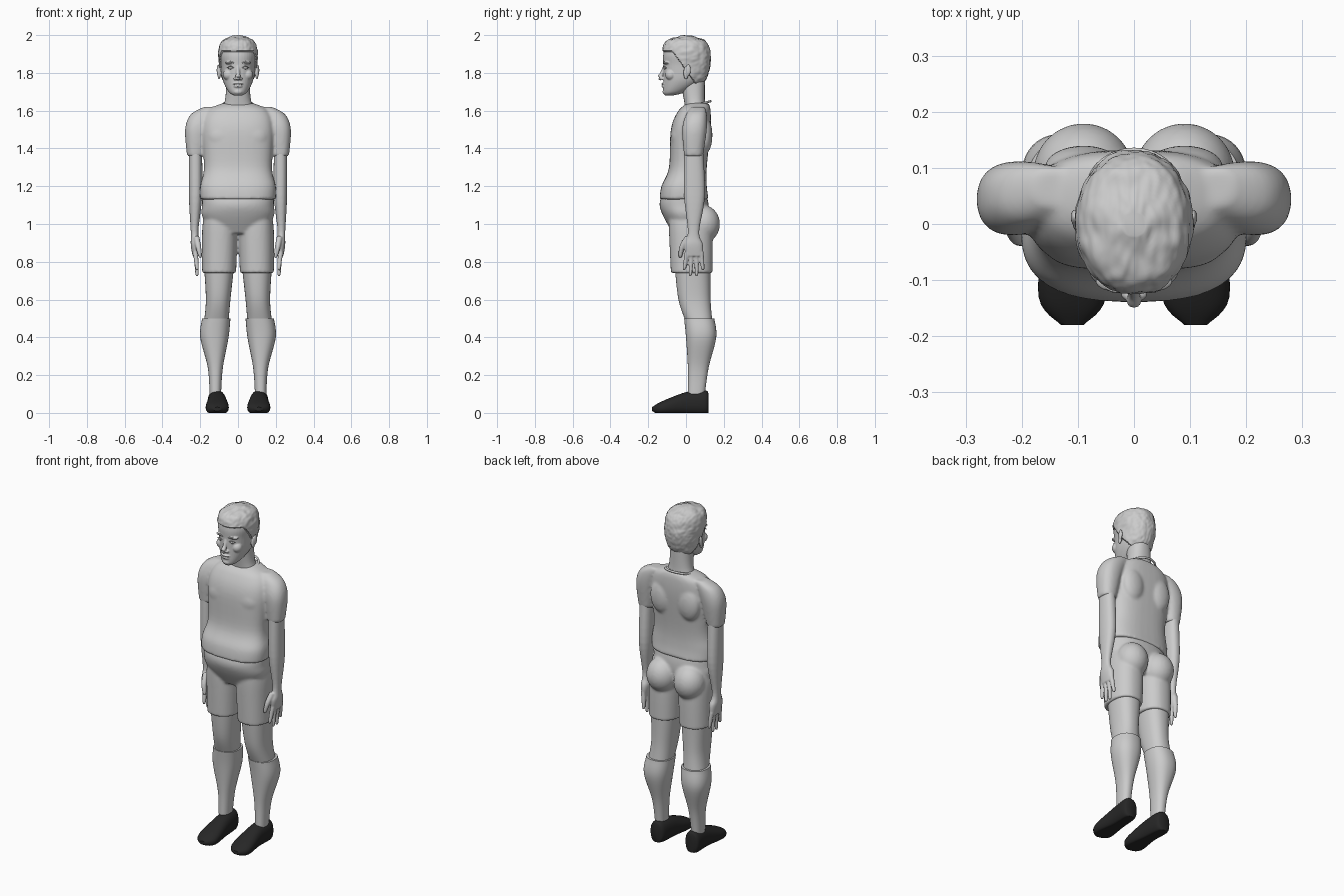
import bpy, bmesh, math
from mathutils import Vector, Matrix, noise

if "Cube" in bpy.data.objects:
    bpy.data.objects.remove(bpy.data.objects["Cube"])


def material(name, value):
    mat = bpy.data.materials.new(name)
    mat.use_nodes = True
    colour = (value, value, value, 1)
    mat.diffuse_color = colour
    mat.node_tree.nodes["Principled BSDF"].inputs["Base Color"].default_value = colour
    return mat


GREY = material("light grey", 0.6)
BLACK = material("shoe black", 0.02)
SIDES = {"left": 1, "right": -1}


def refine(rows, steps):
    """Smooth interpolation through rows of numbers."""
    result = []
    last = len(rows) - 1
    for i in range(last):
        quad = [rows[max(i - 1, 0)], rows[i], rows[i + 1], rows[min(i + 2, last)]]
        for step in range(steps):
            t = step / steps
            row = []
            for before, start, end, after in zip(*quad):
                pull_in, pull_out = (end - before) / 2, (after - start) / 2
                gap = end - start
                bend = gap - pull_in
                twist = pull_in + pull_out - gap - gap
                row.append(start + t * (pull_in + t * (bend - twist * (1 - t))))
            result.append(row)
    return result + [list(rows[-1])]


def circle(count):
    angles = [math.tau * i / count for i in range(count)]
    return [(math.cos(angle), math.sin(angle)) for angle in angles]


def skin(bm, loops):
    """Closed surface over a stack of equal loops."""
    rings = [[bm.verts.new(point) for point in loop] for loop in loops]
    faces = [bm.faces.new(rings[0]), bm.faces.new(rings[-1])]
    for lower, upper in zip(rings, rings[1:]):
        for i in range(len(lower)):
            faces.append(bm.faces.new((lower[i - 1], lower[i], upper[i], upper[i - 1])))
    bmesh.ops.recalc_face_normals(bm, faces=faces)


def loft(bm, rows, side=1, lengthwise=False, square=0.87, count=40, steps=6):
    """Rows hold a position, then low and high bounds on both cross axes."""
    def rounded(low, high, unit):
        reach = math.copysign(abs(unit) ** square, unit)
        return (low + high + (high - low) * reach) / 2

    loops = []
    for place, x_low, x_high, low, high in refine(rows, steps):
        loop = []
        for across, along in circle(count):
            x, other = side * rounded(x_low, x_high, across), rounded(low, high, along)
            loop.append((x, place, max(other, 0)) if lengthwise else (x, other, place))
        loops.append(loop)
    skin(bm, loops)


def trunk(bm, rows, **options):
    """Rows hold height, half width, front and back."""
    loft(bm, [(z, -half, half, front, back) for z, half, front, back in rows], **options)


def tube(bm, points, radii, side=1):
    rows = refine([(*point, radius) for point, radius in zip(points, radii)], 4)
    centres = [Vector((side * x, y, z)) for x, y, z, radius in rows]
    loops = []
    for i, centre in enumerate(centres):
        heading = centres[min(i + 1, len(rows) - 1)] - centres[max(i - 1, 0)]
        turn = heading.to_track_quat("Z", "Y")
        radius = rows[i][-1]
        loops.append([centre + turn @ Vector((radius * a, radius * b, 0)) for a, b in circle(12)])
    skin(bm, loops)


def ball(bm, centre, size, side=1):
    x, y, z = centre
    matrix = Matrix.Translation((side * x, y, z)) @ Matrix.Diagonal((*size, 1))
    bmesh.ops.create_uvsphere(bm, u_segments=24, v_segments=16, radius=1, matrix=matrix)


def finish(bm, name, mat=GREY, voxel=0, smooth=4):
    """Make the object; a voxel size fuses its pieces into one soft surface."""
    mesh = bpy.data.meshes.new(name)
    bm.to_mesh(mesh)
    bm.free()
    part = bpy.data.objects.new(name, mesh)
    bpy.context.collection.objects.link(part)
    mesh.materials.append(mat)
    if voxel:
        blend = part.modifiers.new("blend", "REMESH")
        blend.mode, blend.voxel_size, blend.use_smooth_shade = "VOXEL", voxel, True
        soften = part.modifiers.new("soften", "SMOOTH")
        soften.factor, soften.iterations = 0.5, smooth
    else:
        bpy.ops.object.select_all(action="DESELECT")
        part.select_set(True)
        bpy.context.view_layer.objects.active = part
        bpy.ops.object.shade_smooth_by_angle(angle=math.radians(50))


# Shirt: torso, sleeves, chest and shoulder blades
bm = bmesh.new()
trunk(bm, [(1.13, .2, -.14, .12), (1.2, .2, -.13, .11), (1.3, .18, -.09, .11),
           (1.5, .19, -.08, .13), (1.6, .16, -.04, .13), (1.64, .08, .01, .12)], square=.75)
for side in SIDES.values():
    loft(bm, [(1.36, .18, .27, -.01, .09), (1.5, .15, .28, -.02, .11),
              (1.58, .12, .25, 0, .11), (1.62, .1, .18, .03, .1)], side)
    ball(bm, (.08, -.04, 1.46), (.08, .04, .07), side)
    ball(bm, (.09, .1, 1.47), (.07, .04, .1), side)
finish(bm, "shirt", voxel=.008, smooth=6)

# Shorts: waist, thighs and seat
bm = bmesh.new()
trunk(bm, [(.95, .14, -.07, .1), (1.04, .19, -.12, .12), (1.1, .19, -.14, .12), (1.15, .19, -.13, .11)])
for side in SIDES.values():
    loft(bm, [(.74, .01, .19, -.08, .14), (.96, .004, .19, -.09, .14), (1.04, .02, .18, -.09, .12)], side)
    ball(bm, (.09, .09, 1), (.09, .09, .1), side)
finish(bm, "shorts", voxel=.008, smooth=6)

for label, side in SIDES.items():
    # Leg, sock and shoe
    bm = bmesh.new()
    loft(bm, [(.78, .02, .18, -.06, .13), (.6, .04, .17, -.04, .13), (.48, .05, .18, 0, .14)], side)
    finish(bm, label + "_leg")
    bm = bmesh.new()
    loft(bm, [(.5, .04, .19, -.01, .15), (.4, .05, .2, 0, .16), (.24, .08, .16, .01, .12), (.1, .09, .15, .01, .1)], side)
    finish(bm, label + "_sock")
    bm = bmesh.new()
    loft(bm, [(-.18, .09, .13, .01, .03), (-.13, .05, .17, -.01, .06), (0, .06, .16, -.01, .11),
              (.1, .07, .16, -.01, .12), (.12, .09, .14, 0, .1)], side, lengthwise=True)
    finish(bm, label + "_shoe", BLACK)

    # Arm with palm, fingers and thumb
    bm = bmesh.new()
    loft(bm, [(1.4, .19, .26, -.01, .09), (1.15, .19, .26, -.01, .1), (.96, .21, .25, .01, .07),
              (.89, .2, .25, -.01, .09), (.83, .21, .24, 0, .09)], side)
    for finger in range(4):
        spread = finger - 1.5
        knuckle, tip = .043 + spread * .025, .04 + spread * .033
        end = .72 + spread * spread * .015
        tube(bm, [(.226, knuckle, .85), (.22, (knuckle + tip) / 2, .8), (.217, tip, end + .01), (.216, tip, end)],
             (.013, .012, .009, .004), side)
    tube(bm, [(.22, .01, .93), (.21, -.02, .88), (.2, -.03, .83), (.2, -.03, .82)], (.016, .015, .01, .003), side)
    finish(bm, label + "_arm", voxel=.0045, smooth=3)

# Neck and collar
bm = bmesh.new()
trunk(bm, [(1.58, .1, 0, .11), (1.65, .07, -.01, .1), (1.76, .06, -.03, .1)])
finish(bm, "neck")
bm = bmesh.new()
hoop = circle(16)
hoop.append(hoop[0])
tube(bm, [(.08 * a, .06 + .07 * b, 1.63 + .02 * b) for a, b in hoop], [.006] * len(hoop))
finish(bm, "collar")

# Head with nose, lips, chin, cheeks, brow ridges and ears
SKULL = [(1.68, .02, -.11, -.07), (1.7, .05, -.12, 0), (1.76, .08, -.12, .09), (1.84, .09, -.12, .12),
         (1.9, .097, -.12, .12), (1.96, .08, -.1, .1), (1.99, .02, -.02, .02)]
bm = bmesh.new()
trunk(bm, SKULL, square=.93)
tube(bm, [(0, -.11, 1.84), (0, -.125, 1.8), (0, -.137, 1.778), (0, -.13, 1.765)], (.01, .011, .014, .009))
ball(bm, (0, -.118, 1.742), (.028, .013, .006))
ball(bm, (0, -.117, 1.729), (.024, .013, .007))
ball(bm, (0, -.11, 1.7), (.024, .014, .015))
for side in SIDES.values():
    ball(bm, (.014, -.124, 1.77), (.01, .011, .008), side)
    ball(bm, (.05, -.08, 1.79), (.03, .03, .03), side)
    ball(bm, (.04, -.1, 1.853), (.03, .02, .008), side)
    ball(bm, (.1, 0, 1.8), (.009, .014, .035), side)
    ball(bm, (.105, .012, 1.815), (.008, .014, .03), side)
finish(bm, "head", voxel=.0035, smooth=3)

# Eyes, lids and brows
for label, side in SIDES.items():
    for name, points, thickness in (
            ("_eye", [(.028, -.11, 1.826), (.04, -.112, 1.826), (.052, -.105, 1.826)], .007),
            ("_eyelid", [(.022, -.115, 1.826), (.038, -.119, 1.835), (.06, -.105, 1.827)], .003),
            ("_brow", [(.018, -.12, 1.85), (.04, -.117, 1.858), (.066, -.1, 1.851)], .004)):
        bm = bmesh.new()
        tube(bm, points, (thickness / 2, thickness, thickness / 2), side)
        finish(bm, label + name)


# Hair: an enlarged skull shell that sinks under the skin below the hairline
def hairline(y):
    if y < -.07:
        return 1.91
    return max(1.72, 1.91 - (y + .07) * 1.4)


bm = bmesh.new()
trunk(bm, SKULL, square=.93, count=120, steps=14)
centre = Vector((0, 0, 1.84))
for vert in bm.verts:
    outward = (vert.co - centre).normalized()
    if vert.co.z > hairline(vert.co.y):
        lumps = noise.noise(vert.co * 28) * .004
        strands = noise.noise(vert.co * Vector((90, 40, 60))) * .003
        vert.co += outward * (.009 + lumps + strands)
    else:
        vert.co -= outward * .01
finish(bm, "hair")
